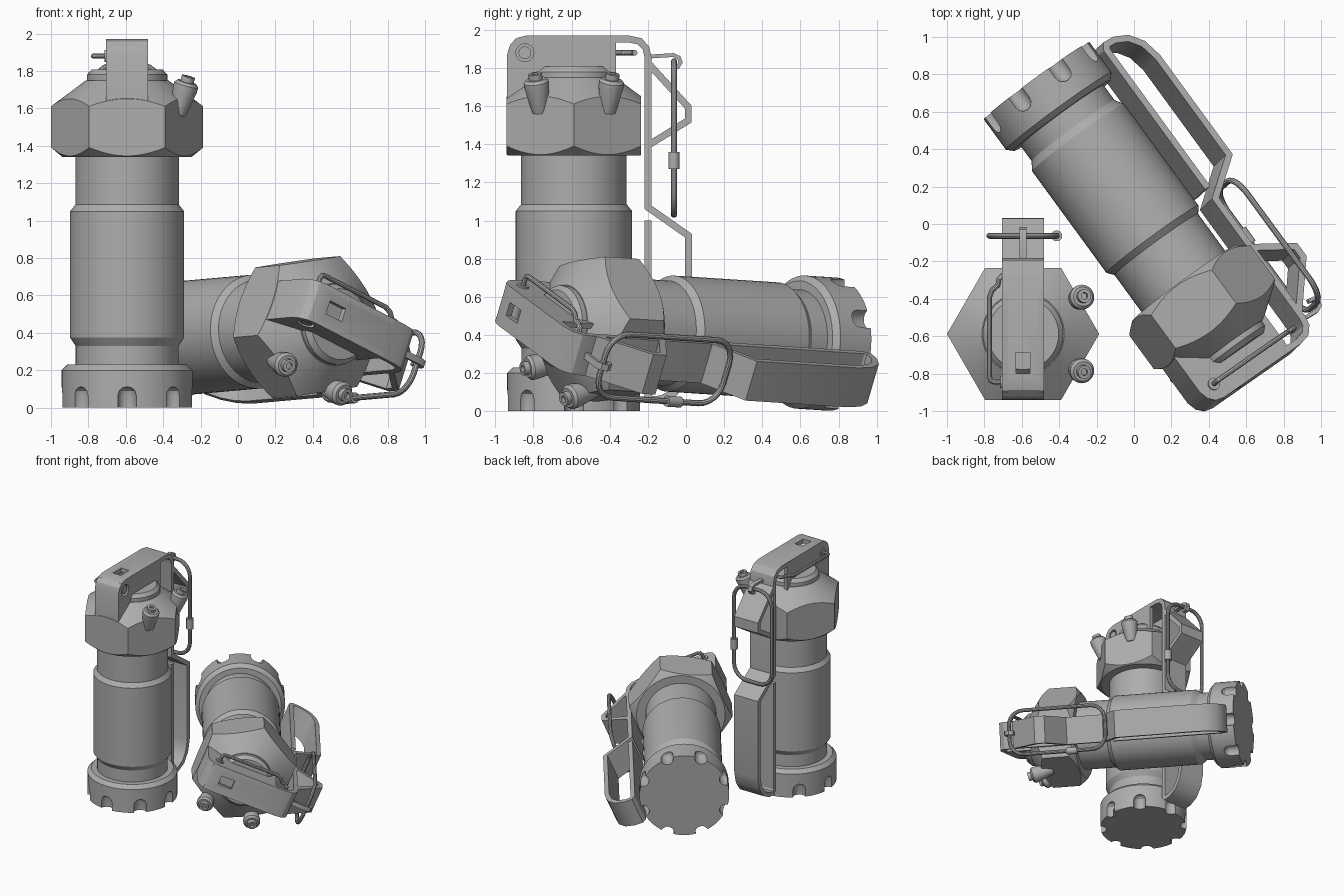
import bpy, bmesh, math
from mathutils import Matrix, Vector

if "Cube" in bpy.data.objects:
    bpy.data.objects.remove(bpy.data.objects["Cube"])

metal = bpy.data.materials.new("grey_metal")
metal.diffuse_color = (0.42, 0.42, 0.42, 1)
metal.use_nodes = True
metal.node_tree.nodes["Principled BSDF"].inputs["Base Color"].default_value = metal.diffuse_color

# Two placements of the same canister: upright, and lying rolled on its side
tilt, roll = math.radians(3), math.radians(23)
az = Vector((0.59 * math.cos(tilt), -0.807 * math.cos(tilt), math.sin(tilt))).normalized()
h = Vector((0.807, 0.59, 0)).normalized()
k = h.cross(az) * -1
ay = h * math.cos(roll) - k * math.sin(roll)
ax = ay.cross(az)
lying = Matrix((ax, ay, az)).transposed().to_4x4()
lying.translation = (-0.52, 0.765, 0.352)
standing = Matrix.Translation((-0.593, -0.588, 0))


def to_mesh(bm):
    bmesh.ops.recalc_face_normals(bm, faces=bm.faces)
    me = bpy.data.meshes.new("part")
    bm.to_mesh(me)
    bm.free()
    return me


def lathe(profile, seg=48, matrix=Matrix()):
    """Revolve (radius, z) points around z."""
    bm = bmesh.new()
    vs = [bm.verts.new((r, 0, z)) for r, z in profile]
    es = [bm.edges.new(p) for p in zip(vs, vs[1:])]
    bmesh.ops.spin(bm, geom=vs + es, cent=(0, 0, 0), axis=(0, 0, 1),
                   angle=math.tau, steps=seg, use_duplicate=False)
    bmesh.ops.remove_doubles(bm, verts=bm.verts, dist=1e-5)
    bmesh.ops.transform(bm, matrix=matrix, verts=bm.verts)
    return to_mesh(bm)


def rod(p, q, r, seg=24):
    p, q = Vector(p), Vector(q)
    m = Matrix.Translation(p) @ (q - p).to_track_quat('Z', 'Y').to_matrix().to_4x4()
    l = (q - p).length
    return lathe([(0, 0), (r, 0), (r, l), (0, l)], seg, m)


def extrude_x(outline, x0, x1):
    """Extrude a (y, z) outline along x."""
    bm = bmesh.new()
    f = bm.faces.new([bm.verts.new((x0, y, z)) for y, z in outline])
    new = bmesh.ops.extrude_face_region(bm, geom=[f])["geom"]
    bmesh.ops.translate(bm, vec=(x1 - x0, 0, 0),
                        verts=[v for v in new if isinstance(v, bmesh.types.BMVert)])
    return to_mesh(bm)


def strip(path, width, thick):
    """Bent sheet strip following a (y, z) path, centred on x = 0."""
    pts = [Vector(p) for p in path]
    a, b = [], []
    for i, p in enumerate(pts):
        d0 = (p - pts[i - 1]).normalized() if i else (pts[1] - p).normalized()
        d1 = (pts[i + 1] - p).normalized() if i < len(pts) - 1 else d0
        n0, n1 = Vector((-d0.y, d0.x)), Vector((-d1.y, d1.x))
        n = (n0 + n1).normalized()
        n *= thick / 2 / max(n.dot(n0), 0.4)
        a.append(p + n)
        b.append(p - n)
    return extrude_x(a + b[::-1], -width / 2, width / 2)


def evaluated(data, setup=None):
    """Mesh of a temporary object after its modifiers."""
    o = bpy.data.objects.new("tmp", data)
    bpy.context.collection.objects.link(o)
    if setup:
        setup(o)
    me = bpy.data.meshes.new_from_object(o.evaluated_get(bpy.context.evaluated_depsgraph_get()))
    bpy.data.objects.remove(o)
    return me


def boolean(me, tool, op):
    c = bpy.data.objects.new("cutter", tool)
    c.hide_render = True
    bpy.context.collection.objects.link(c)

    def setup(o):
        m = o.modifiers.new("bool", 'BOOLEAN')
        m.object, m.operation, m.solver = c, op, 'EXACT'
    out = evaluated(me, setup)
    bpy.data.objects.remove(c)
    return out


def wire(points, r, closed=False):
    cu = bpy.data.curves.new("wire", 'CURVE')
    cu.dimensions, cu.bevel_depth, cu.bevel_resolution, cu.use_fill_caps = '3D', r, 3, True
    s = cu.splines.new('POLY')
    s.points.add(len(points) - 1)
    for pt, co in zip(s.points, points):
        pt.co = (*co, 1)
    s.use_cyclic_u = closed
    return evaluated(cu)


def place(name, me):
    me.materials.clear()
    me.materials.append(metal)
    for p in me.polygons:
        p.use_smooth = True
        p.material_index = 0
    me.set_sharp_from_angle(angle=math.radians(28))
    for suffix, m in (("standing", standing), ("lying", lying)):
        o = bpy.data.objects.new(f"{name}_{suffix}", me)
        o.matrix_world = m
        bpy.context.collection.objects.link(o)


# Canister body with stepped waist
place("body", lathe([(0, 0.15), (0.275, 0.15), (0.275, 0.33), (0.305, 0.375), (0.305, 1.05),
                     (0.277, 1.085), (0.277, 1.4), (0, 1.4)], 64))

# Base cap with eight scalloped notches
base = lathe([(0, 0), (0.35, 0), (0.35, 0.20), (0.32, 0.23), (0, 0.23)], 64)
for i in range(8):
    a = math.tau * i / 8
    m = Matrix.Translation((0.35 * math.cos(a), 0.35 * math.sin(a), 0))
    base = boolean(base, lathe([(0, -0.05), (0.05, -0.05), (0.05, 0.065), (0.043, 0.09),
                                (0.025, 0.106), (0, 0.112)], 20, m), 'DIFFERENCE')
place("base_cap", base)

# Hexagonal head: chamfered turning cut to a hex prism
turned = lathe([(0, 1.34), (0.345, 1.34), (0.43, 1.41), (0.43, 1.594), (0.22, 1.75), (0, 1.75)], 96)
prism = lathe([(0, 1.2), (0.407, 1.2), (0.407, 1.9), (0, 1.9)], 6)
place("hex_head", boolean(turned, prism, 'INTERSECT'))
place("head_plug", lathe([(0, 1.7), (0.215, 1.7), (0.215, 1.78), (0.19, 1.808), (0, 1.808)], 48))

# Two flared nozzles on the +x side
for side, s in (("front", -1), ("rear", 1)):
    p = Vector((0.27, 0.175 * s, 1.56))
    q = Vector((0.32, 0.20 * s, 1.74))
    m = Matrix.Translation(p) @ (q - p).to_track_quat('Z', 'Y').to_matrix().to_4x4()
    place(f"nozzle_{side}", lathe([(0, 0), (0.042, 0.01), (0.066, 0.15), (0.066, 0.175), (0.052, 0.19),
                                   (0.036, 0.19), (0.036, 0.22), (0.018, 0.22), (0.018, 0.20), (0, 0.20)], 28, m))

# Bracket side plates, the +x one drilled for the pin
plate = [(-0.35, 1.6), (-0.35, 1.87), (-0.335, 1.92), (-0.305, 1.955), (-0.25, 1.97),
         (0.22, 1.97), (0.22, 1.6)]
place("bracket_plate_left", extrude_x(plate, -0.112, -0.082))
place("bracket_plate_right", boolean(extrude_x(plate, 0.082, 0.112),
                                     rod((0, -0.257, 1.88), (0.2, -0.257, 1.88), 0.047), 'DIFFERENCE'))

# Lever: one bent strip from bracket to the folded-back grip, with a window in the top
lever = strip([(-0.332, 1.6), (-0.332, 1.87), (-0.318, 1.915), (-0.29, 1.942), (-0.25, 1.952),
               (0.29, 1.952), (0.345, 1.94), (0.378, 1.905), (0.388, 1.86), (0.388, 1.07),
               (0.602, 0.92), (0.602, 0.27), (0.58, 0.17), (0.53, 0.10), (0.46, 0.065),
               (0.405, 0.06), (0.388, 0.085), (0.388, 1.0)], 0.224, 0.036)
window = extrude_x([(-0.21, 1.9), (-0.10, 1.9), (-0.10, 2.0), (-0.21, 2.0)], -0.038, 0.038)
place("lever", boolean(lever, window, 'DIFFERENCE'))
place("lever_bump", strip([(0.385, 1.83), (0.60, 1.595), (0.60, 1.525), (0.385, 1.392)], 0.224, 0.036))

# Safety pin: cross pin, side wire and hook
place("cross_pin", rod((-0.12, -0.257, 1.88), (0.108, -0.257, 1.88), 0.033))
place("pin_wire", wire([(-0.10, -0.257, 1.88), (-0.155, -0.257, 1.88), (-0.173, -0.25, 1.88),
                        (-0.179, -0.23, 1.88), (-0.179, 0.20, 1.88), (-0.165, 0.235, 1.88),
                        (-0.135, 0.26, 1.88), (-0.13, 0.29, 1.88), (-0.115, 0.31, 1.88),
                        (-0.05, 0.32, 1.88)], 0.014))
place("ring_hook", strip([(0.39, 1.86), (0.52, 1.868), (0.55, 1.855), (0.56, 1.83),
                          (0.545, 1.805), (0.515, 1.80)], 0.036, 0.02))

# Pull ring: rounded wire loop with a crimp sleeve
R, pts = 0.12, []
for cx, cz, a0 in ((0.06, 1.715, 0), (-0.06, 1.715, 90), (-0.06, 1.15, 180), (0.06, 1.15, 270)):
    for j in range(7):
        a = math.radians(a0 + 15 * j)
        pts.append((cx + R * math.cos(a), 0.525, cz + R * math.sin(a)))
place("pull_ring", wire(pts, 0.016, True))
place("ring_sleeve", rod((0.18, 0.525, 1.27), (0.18, 0.525, 1.36), 0.029))
